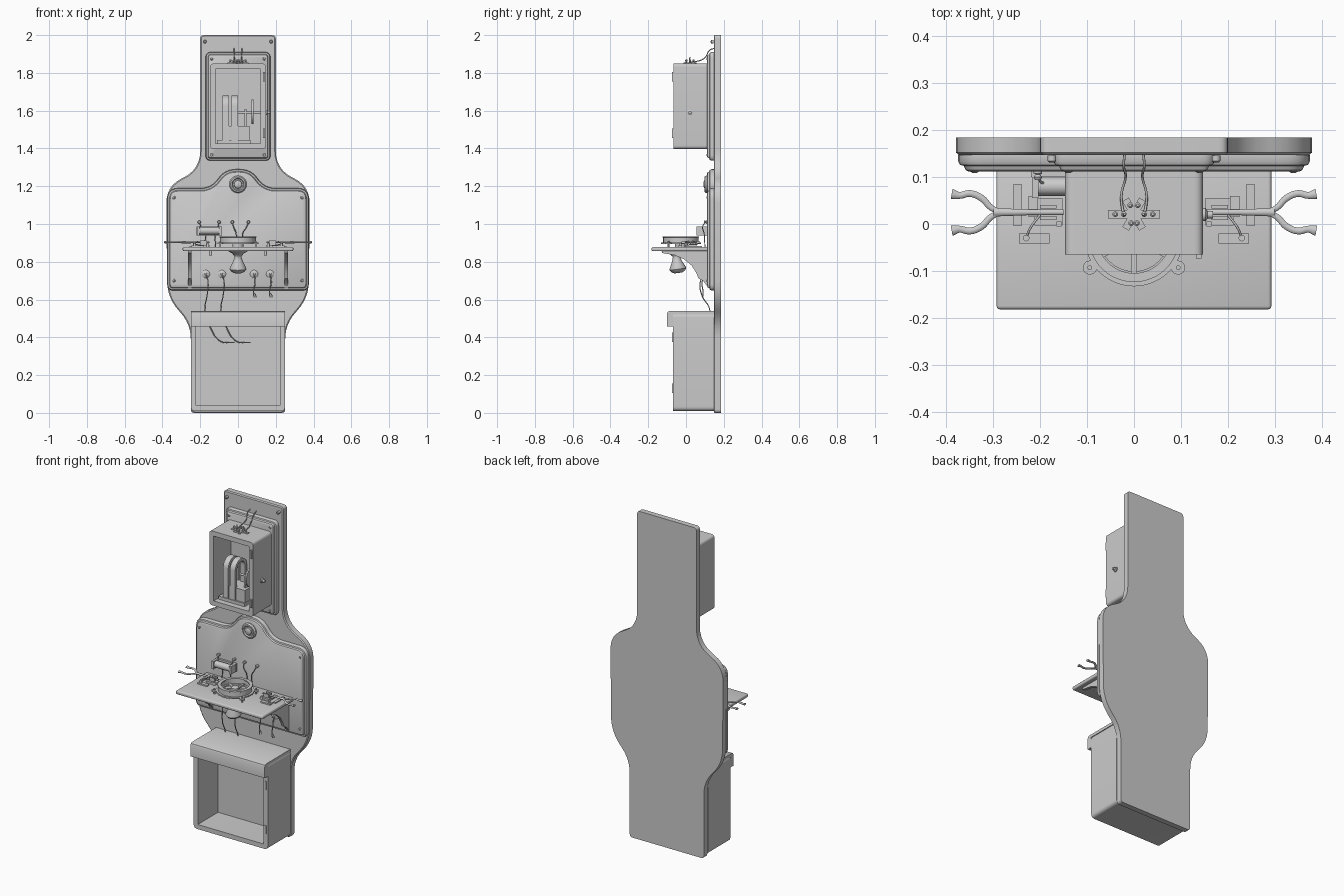
import bpy, bmesh, math
from mathutils import Vector, Matrix

if "Cube" in bpy.data.objects:
    bpy.data.objects.remove(bpy.data.objects["Cube"])


def finish(name, bm, angle=35):
    bmesh.ops.recalc_face_normals(bm, faces=bm.faces)
    me = bpy.data.meshes.new(name)
    bm.to_mesh(me)
    bm.free()
    return smooth(link(name, me), angle)


def link(name, data):
    ob = bpy.data.objects.new(name, data)
    bpy.context.collection.objects.link(ob)
    return ob


def select(ob):
    bpy.ops.object.select_all(action='DESELECT')
    ob.select_set(True)
    bpy.context.view_layer.objects.active = ob


def smooth(ob, angle=35):
    select(ob)
    bpy.ops.object.shade_smooth_by_angle(angle=math.radians(angle))
    return ob


def fillet(half, n=6):
    """Mirror a right-hand half profile of (x, z, radius) and round its corners."""
    pts = half + [(-x, z, r) for x, z, r in reversed(half)]
    out = []
    for i, (x, z, r) in enumerate(pts):
        p = Vector((x, z))
        a = Vector(pts[i - 1][:2]) - p
        b = Vector(pts[(i + 1) % len(pts)][:2]) - p
        d = min(r, a.length * .49, b.length * .49)
        pa, pb = p + a.normalized() * d, p + b.normalized() * d
        for k in range(n + 1):
            t = k / n
            out.append(pa * (1 - t) ** 2 + p * 2 * t * (1 - t) + pb * t * t)
    return out


def plate(name, half, y_front, y_back, steps=()):
    """Upright slab; each step insets the front face and moves it forward."""
    bm = bmesh.new()
    pts = fillet(half)
    f = [bm.verts.new((p.x, y_front, p.y)) for p in pts]
    b = [bm.verts.new((p.x, y_back, p.y)) for p in pts]
    front = bm.faces.new(f)
    bm.faces.new(b[::-1])
    for i in range(len(pts)):
        bm.faces.new((f[i], f[i - 1], b[i - 1], b[i]))
    for inset, depth in steps:
        bm.normal_update()
        bmesh.ops.inset_individual(bm, faces=[front], thickness=inset, use_even_offset=True)
        bmesh.ops.translate(bm, verts=front.verts[:], vec=(0, -depth, 0))
    return finish(name, bm)


def rect(x, z0, z1, r):
    return [(x, z0, r), (x, z1, r)]


def prism(name, yz, x0, x1):
    bm = bmesh.new()
    a = [bm.verts.new((x0, y, z)) for y, z in yz]
    b = [bm.verts.new((x1, y, z)) for y, z in yz]
    bm.faces.new(a)
    bm.faces.new(b[::-1])
    for i in range(len(yz)):
        bm.faces.new((a[i], a[i - 1], b[i - 1], b[i]))
    return finish(name, bm)


def box(name, x0, x1, y0, y1, z0, z1, bevel=0):
    bm = bmesh.new()
    m = Matrix.Translation(((x0 + x1) / 2, (y0 + y1) / 2, (z0 + z1) / 2))
    bmesh.ops.create_cube(bm, size=1, matrix=m @ Matrix.Diagonal((x1 - x0, y1 - y0, z1 - z0, 1)))
    if bevel:
        bmesh.ops.bevel(bm, geom=bm.edges[:], offset=bevel, segments=3, profile=.5, affect='EDGES')
    return finish(name, bm)


def lathe(name, prof, origin, axis=(0, 0, 1), n=32, closed=False):
    """Spin (radius, height) pairs about an axis."""
    bm = bmesh.new()
    m = Matrix.Translation(origin) @ Vector((0, 0, 1)).rotation_difference(Vector(axis)).to_matrix().to_4x4()
    rings = [[bm.verts.new(m @ Vector((r * math.cos(2 * math.pi * k / n), r * math.sin(2 * math.pi * k / n), h)))
              for k in range(n)] for r, h in prof]
    for a, b in zip(rings, rings[1:] + ([rings[0]] if closed else [])):
        for k in range(n):
            bm.faces.new((a[k - 1], a[k], b[k], b[k - 1]))
    if not closed:
        bm.faces.new(rings[0])
        bm.faces.new(rings[-1])
    return finish(name, bm)


def rod(name, p0, p1, r, n=16):
    d = Vector(p1) - Vector(p0)
    return lathe(name, [(r, 0), (r, d.length)], p0, d.normalized(), n)


def tube(name, pts, r=.003, radii=None, flat=1, z=0):
    cu = bpy.data.curves.new(name, 'CURVE')
    cu.dimensions, cu.bevel_depth, cu.bevel_resolution, cu.resolution_u = '3D', r, 2, 6
    cu.use_fill_caps = True
    sp = cu.splines.new('BEZIER')
    sp.bezier_points.add(len(pts) - 1)
    for i, (bp, p) in enumerate(zip(sp.bezier_points, pts)):
        bp.co, bp.handle_left_type, bp.handle_right_type = p, 'AUTO', 'AUTO'
        bp.radius = radii[i] if radii else 1
    ob = link(name, cu)
    select(ob)
    bpy.ops.object.convert(target='MESH')
    ob = bpy.context.object
    ob.data.transform(Matrix.Translation((0, 0, z)) @ Matrix.Diagonal((1, 1, flat, 1)))
    return smooth(ob, 50)


# Back board and the two moulded panels
plate("back_board", [(.25, 0, .02), (.25, .47, .08), (.375, .61, .09), (.38, 1.2, .09),
                     (.2, 1.29, .1), (.2, 2, .02)], .152, .185, [(.006, .005)])
mould = [(.004, .008), (.008, .002), (.004, .009), (.006, .003)]
plate("middle_panel", [(.375, .648, .035), (.375, 1.19, .06), (.14, 1.19, .06), (.07, 1.29, .08)],
      .134, .147, mould)
plate("upper_panel", rect(.172, 1.335, 1.91, .03), .134, .147, mould)

# Open upper box and open lower box with lipped lid
plate("upper_box", rect(.147, 1.397, 1.85, .02), -.065, .115, [(.029, 0), (.0002, -.165)])
plate("lower_box", rect(.25, .01, .53, .025), -.07, .147, [(.028, 0), (.0002, -.195)])
prism("lower_lid", [(-.1, .458), (-.1, .526), (-.096, .535), (-.087, .54), (.147, .54), (.147, .522),
                    (-.07, .522), (-.07, .458)], -.25, .25)
for nm, x, zs in (("lower_hinge", .236, (.13, .4)), ("upper_hinge", .138, (1.48, 1.78))):
    for z in zs:
        box(nm, x - .006, x + .006, -.074, -.06, z - .025, z + .025)

# Magneto inside the upper box
box("magneto_base", -.11, .065, -.03, .09, 1.426, 1.445)
box("magneto_body", -.085, .06, -.02, .08, 1.445, 1.52)
arc = [math.pi * k / 14 for k in range(15)]
for x in (-.082, -.035, .012):
    outer = [(.03 + .056 * math.cos(a), 1.624 + .056 * math.sin(a)) for a in arc]
    inner = [(.03 + .038 * math.cos(a), 1.624 + .038 * math.sin(a)) for a in reversed(arc)]
    if x < 0:
        prism("horseshoe_magnet", [(.086, 1.445)] + outer + [(-.026, 1.445), (-.008, 1.445)] + inner
              + [(.068, 1.445)], x, x + .034)
rod("magneto_gear", (.072, .03, 1.595), (.081, .03, 1.595), .065, 40)
rod("crank_shaft", (.0, .02, 1.59), (.16, .02, 1.59), .006)
lathe("crank_boss", [(.014, 0), (.014, .006), (.008, .01), (.008, .022)], (.147, .02, 1.59), (1, 0, 0))
box("shaft_support", .035, .045, .01, .05, 1.52, 1.61)

# Terminal star on the upper box with its wires
box("terminal_plate", -.055, .055, .012, .03, 1.849, 1.854)
for a in (60, 120):
    o = box("terminal_arm", -.036, .036, -.008, .008, -.0025, .0025)
    o.data.transform(Matrix.Translation((0, .021, 1.853)) @ Matrix.Rotation(math.radians(a), 4, 'Z'))
for x, y in ((-.04, .021), (-.022, .021), (.022, .021), (.04, .021), (-.008, .04), (.008, .04), (-.006, .002), (.006, .002)):
    lathe("terminal_post", [(.004, 0), (.004, .008), (.006, .009), (.006, .016), (.003, .019)],
          (x, y, 1.853), n=12)
for s in (-1, 1):
    tube("top_wire", [(s * .02, .021, 1.885), (s * .022, .021, 1.862), (s * .027, .06, 1.862), (s * .018, .1, 1.88),
                      (s * .022, .125, 1.92), (s * .02, .15, 1.93)], .0028)

# Round push button on the panel crest
lathe("push_button", [(.046, 0), (.046, .008), (.04, .016), (.033, .017), (.028, .01), (.022, .01),
                      (.02, .017), (.012, .021)], (0, .114, 1.21), (0, -1, 0))

# Shelf and scrolled brackets
box("shelf", -.293, .293, -.182, .118, .856, .878, .007)
bracket = [(.12, .857), (-.13, .857), (-.125, .846), (-.06, .835), (-.01, .813), (.03, .78),
           (.055, .74), (.066, .712), (.09, .7), (.12, .66)]
for s in (-1, 1):
    prism("shelf_bracket", bracket, s * .247, s * .265)
    rod("shelf_bolt", (s * .145, .02, .833), (s * .145, .02, .858), .008)

# Horn under the shelf
lathe("horn", [(.058, .012), (.05, .002), (.032, -.008), (.02, -.022), (.019, -.03), (.026, -.05),
               (.043, -.085), (.044, -.093), (.036, -.105), (.02, -.113)], (0, -.055, .853), (0, -.13, .99))

# Open wheel-like ring on the shelf
C = (0, -.027, .878)
lathe("ring_wall", [(.094, .022), (.094, .05), (.097, .052), (.097, .057), (.078, .057), (.078, .05),
                    (.084, .048), (.084, .022)], C, n=48, closed=True)
lathe("ring_base", [(.106, .016), (.106, .024), (.074, .024), (.074, .016)], C, n=48, closed=True)
lathe("ring_hub", [(.03, 0), (.03, .022), (.022, .03), (.022, .04), (.012, .044)], C)
for k in range(3):
    o = box("ring_spoke", -.086, .086, -.006, .006, .02, .03)
    o.data.transform(Matrix.Translation(C) @ Matrix.Rotation(math.radians(60 * k + 30), 4, 'Z'))
for a in (-145, -35, 35, 145):
    x, y = .115 * math.cos(math.radians(a)), -.027 + .115 * math.sin(math.radians(a))
    rod("ring_lug", (x, y, .893), (x, y, .902), .015)
    rod("ring_leg", (x, y, .877), (x, y, .91), .005)

# Forked hooks with switch contacts, one set per side
for s in (-1, 1):
    tube("hook_arm", [(s * .15, .025, 0), (s * .22, .025, 0), (s * .3, .025, 0)], .006, [1, 1, 1.5], .7, .903)
    for t in (-1, 1):
        path = [(.285, 0), (.305, .01), (.325, .03), (.35, .04), (.372, .036), (.389, .039)]
        tube("hook_tine", [(s * x, .025 + t * y, 0) for x, y in path], .008, [.7, .8, .9, .9, .9, 1.4], .6, .903)
        box("hook_cheek", *sorted((s * .165, s * .2)), .025 + t * .012 - .004, .025 + t * .012 + .004, .877, .912)
    box("contact_strip", *sorted((s * .24, s * .257)), -.004, .085, .877, .884)
    box("contact_base", *sorted((s * .18, s * .245)), -.042, -.02, .877, .886)
    box("hook_pivot_block", *sorted((s * .152, s * .212)), -.003, .055, .877, .89)
    rod("contact_post", (s * .23, -.03, .885), (s * .23, -.03, .9), .007)
    box("spring_blade", *sorted((s * .205, s * .225)), .015, .06, .89, .895)
    tube("contact_spring", [(s * .23, -.03, .895), (s * .222, -.01, .905), (s * .2, .02, .905)], .0025)
    rod("pivot_screw", (s * .16, 0, .877), (s * .16, 0, .896), .007)

# Small coil on the panel
box("coil_base", -.22, -.085, .1, .118, .94, .987)
for x in (-.218, -.1):
    box("coil_end", x, x + .014, .055, .115, .94, .988)
rod("coil_winding", (-.206, .08, .964), (-.098, .08, .964), .02, 24)

# Panel terminals above the shelf
for x, d in ((-.205, .03), (-.1, -.02), (-.03, .02), (.055, -.03)):
    lathe("panel_terminal", [(.009, 0), (.009, .006), (.005, .008), (.009, .014), (.006, .02)],
          (x, .114, 1.01), (0, -1, 0), 16)
    tube("panel_wire", [(x, .1, 1.008), (x + d * .3, .088, .985), (x + d, .096, .95), (x + d * .9, .1, .878)], .0025)

# Wire outlets below the shelf and hanging wires
for x in (-.17, -.085, .085, .17):
    lathe("wire_outlet", [(.021, 0), (.021, .003), (.015, .008), (.007, .01), (.006, .016)],
          (x, .114, .735), (0, -1, 0), 24)
for x in (-.17, -.085):
    tube("battery_wire", [(x, .1, .735), (x + .012, .075, .69), (x + .006, .085, .62), (x - .005, .125, .55),
                          (x + .025, .115, .45), (x + .075, .105, .38), (x + .15, .09, .372)], .003)
for x in (.085, .17):
    tube("loose_wire", [(x, .1, .735), (x + .006, .085, .69), (x - .004, .09, .64), (x, .088, .61)], .003)
    tube("loose_wire_end", [(x - .004, .09, .64), (x + .008, .09, .625), (x + .01, .088, .612)], .0025)

# Screws on the board and panels
for s in (-1, 1):
    for x, y, z in ((.34, .126, .7), (.34, .126, 1.14), (.14, .126, 1.365), (.14, .126, 1.875),
                    (.175, .148, 1.965)):
        lathe("screw", [(.009, 0), (.009, .012), (.005, .015)], (s * x, y - .002, z), (0, -1, 0), 12)
